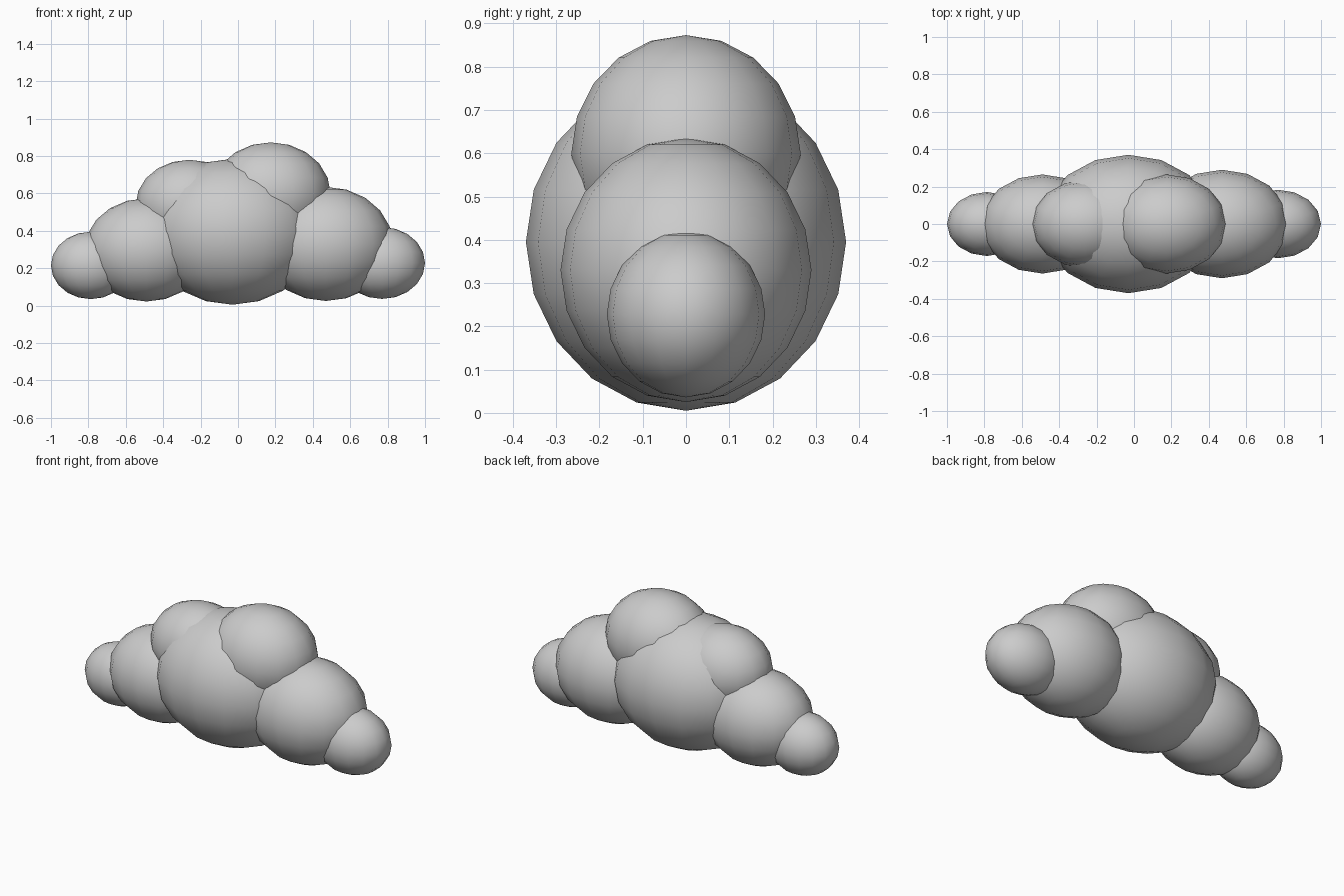
import bpy

if "Cube" in bpy.data.objects:
    bpy.data.objects.remove(bpy.data.objects["Cube"])


def puff(name, centre, radii):
    """Smooth stretched ball, 16 sides by 10 rings."""
    bpy.ops.mesh.primitive_uv_sphere_add(segments=16, ring_count=10, radius=1, location=centre)
    ob = bpy.context.object
    ob.name = name
    ob.scale = radii
    bpy.ops.object.transform_apply(location=False, rotation=False, scale=True)
    bpy.ops.object.shade_smooth()
    return ob


# Cloud puffs: name, centre (x, z), radii (x, y, z)
puffs = [
    ("middle_puff", (-0.03, 0.395), (0.46, 0.37, 0.39)),
    ("upper_right_puff", (0.175, 0.60), (0.32, 0.265, 0.273)),
    ("upper_left_puff", (-0.26, 0.54), (0.287, 0.235, 0.24)),
    ("right_puff", (0.47, 0.33), (0.358, 0.29, 0.305)),
    ("left_puff", (-0.49, 0.298), (0.33, 0.265, 0.276)),
    ("right_end_puff", (0.77, 0.228), (0.23, 0.183, 0.192)),
    ("left_end_puff", (-0.787, 0.215), (0.213, 0.171, 0.18)),
]
for name, (x, z), radii in puffs:
    puff(name, (x, 0, z), radii)
